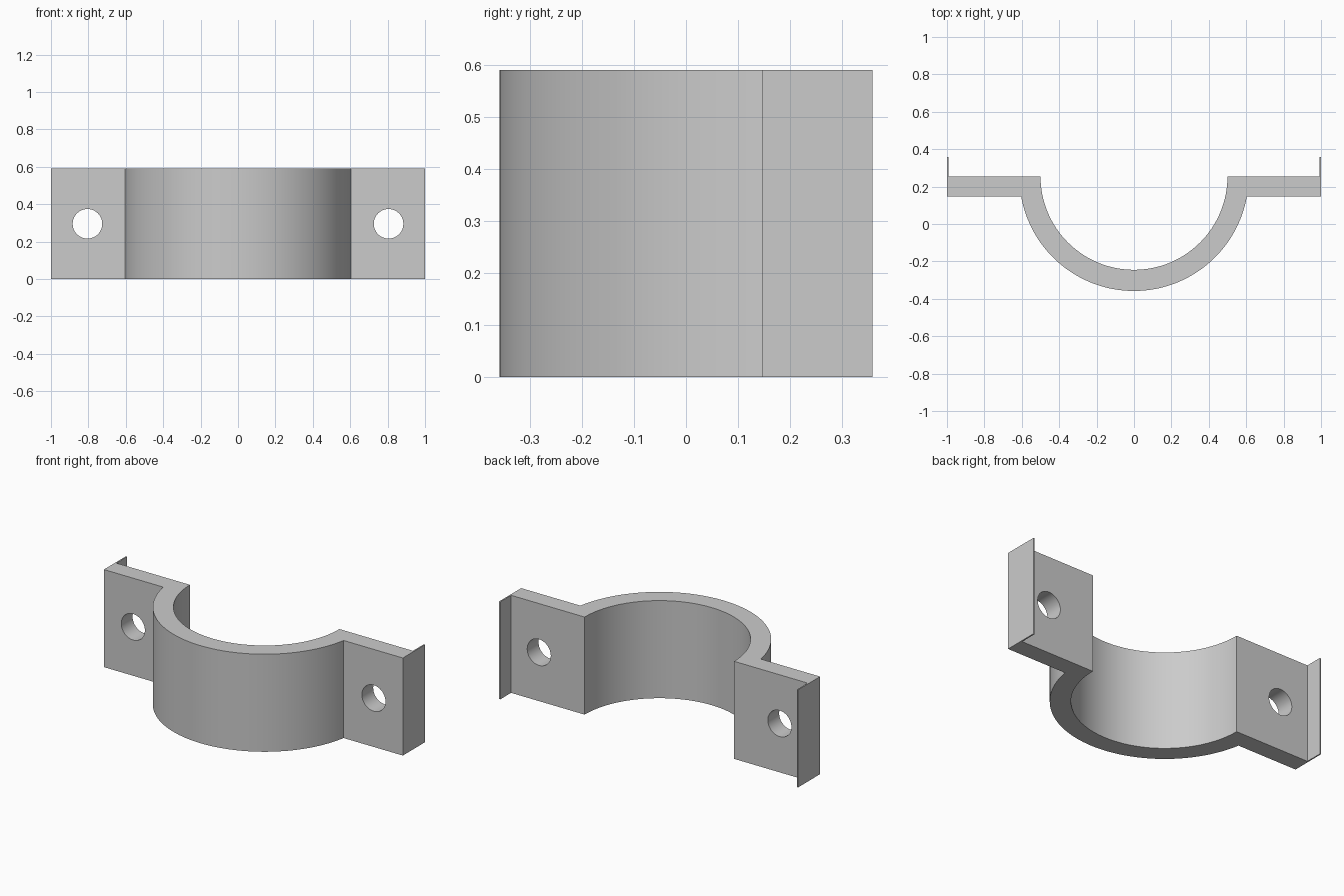
import bpy, bmesh
from math import asin, cos, sin, pi

if "Cube" in bpy.data.objects:
    bpy.data.objects.remove(bpy.data.objects["Cube"])

HEIGHT = 0.59
BACK, FRONT, LIP_END = 0.255, 0.147, 0.358   # flange faces and lip end along y
R_IN, R_OUT = 0.5, 0.613
LIP = 0.008
STEPS = 64

steel = bpy.data.materials.new("plain grey")
steel.use_nodes = True
grey = (0.6, 0.6, 0.6, 1)
steel.diffuse_color = grey
steel.node_tree.nodes["Principled BSDF"].inputs["Base Color"].default_value = grey


def arc(radius, start, end):
    """Points of an arc about the clamp axis."""
    angles = [start + (end - start) * i / STEPS for i in range(STEPS + 1)]
    return [(radius * cos(a), BACK + radius * sin(a)) for a in angles]


# Clamp outline: outer arc, right lip and flange, inner arc, left flange and lip
dip = asin((BACK - FRONT) / R_OUT)
left_end = [(1 - LIP, BACK), (1 - LIP, LIP_END), (1, LIP_END), (1, FRONT)]
right_end = [(-x, y) for x, y in reversed(left_end)]
outline = (arc(R_OUT, -dip, -pi + dip) + right_end
           + arc(R_IN, -pi, 0) + left_end)

bm = bmesh.new()
base = bm.faces.new([bm.verts.new((x, y, 0)) for x, y in outline])
top = bmesh.ops.extrude_face_region(bm, geom=[base])["geom"]
bmesh.ops.translate(bm, vec=(0, 0, HEIGHT),
                    verts=[v for v in top if isinstance(v, bmesh.types.BMVert)])
bmesh.ops.recalc_face_normals(bm, faces=bm.faces)
mesh = bpy.data.meshes.new("half_clamp")
bm.to_mesh(mesh)
bm.free()
mesh.materials.append(steel)
clamp = bpy.data.objects.new("half_clamp", mesh)
bpy.context.collection.objects.link(clamp)

# Bolt hole through each flange
for side in (-1, 1):
    bpy.ops.mesh.primitive_cylinder_add(
        vertices=48, radius=0.079, depth=0.3, rotation=(pi / 2, 0, 0),
        location=(side * 0.805, (BACK + FRONT) / 2, HEIGHT / 2))
    cutter = bpy.context.object
    cutter.name = "bolt_hole_cutter"
    cutter.hide_render = True
    cutter.data.materials.append(steel)
    hole = clamp.modifiers.new("bolt_hole", "BOOLEAN")
    hole.operation = "DIFFERENCE"
    hole.solver = "EXACT"
    hole.object = cutter
    bpy.context.view_layer.objects.active = clamp
    bpy.ops.object.modifier_apply(modifier=hole.name)
    bpy.data.objects.remove(cutter)

# Smooth the curved walls, keep the corners crisp
bpy.ops.object.select_all(action="DESELECT")
clamp.select_set(True)
bpy.context.view_layer.objects.active = clamp
bpy.ops.object.shade_smooth_by_angle(angle=pi / 6)
